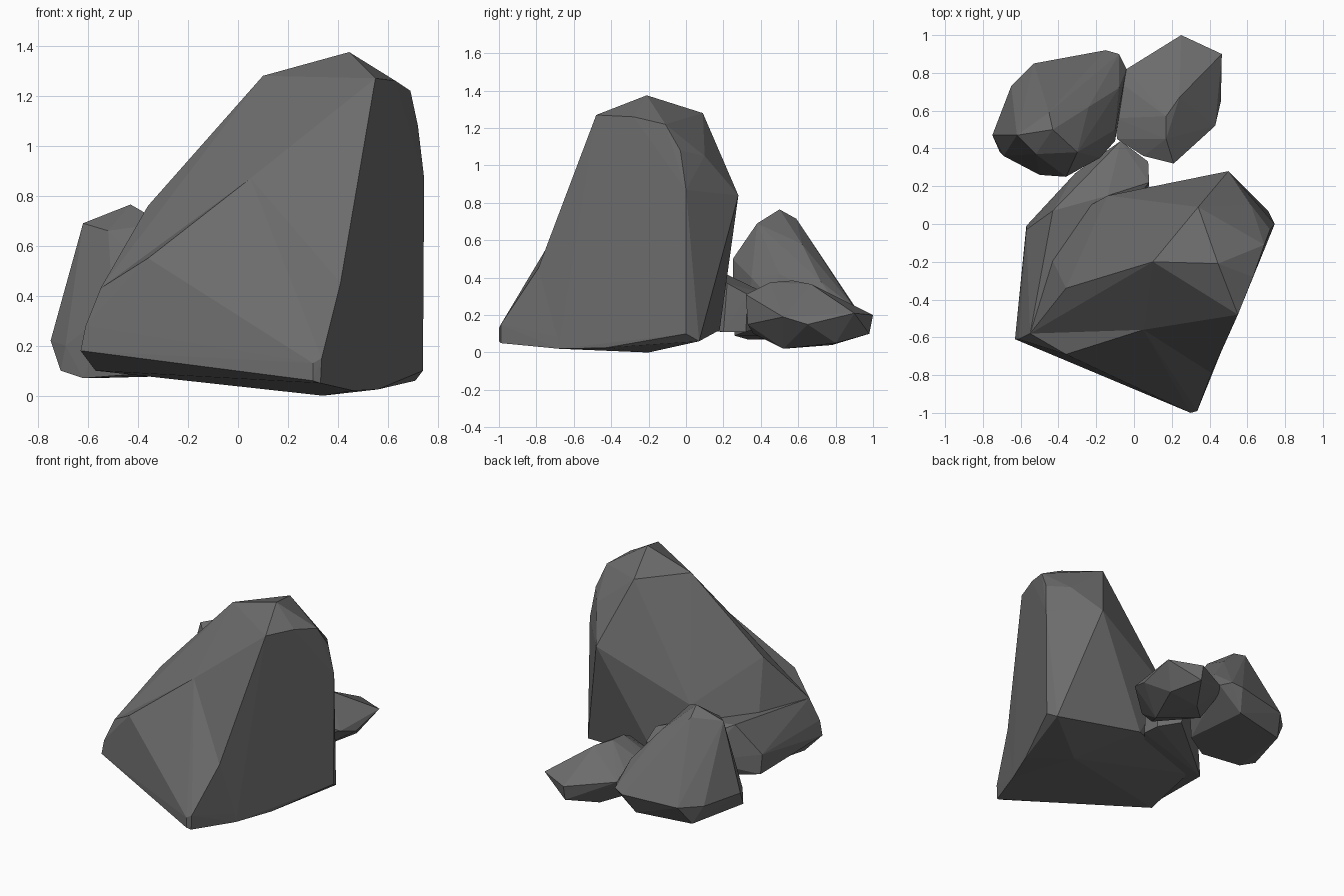
import bpy
import bmesh

default_cube = bpy.data.objects.get("Cube")
if default_cube:
    bpy.data.objects.remove(default_cube, do_unlink=True)


def make_material(name, grey):
    """Create a matt material of one flat grey."""
    material = bpy.data.materials.new(name)
    material.use_nodes = True
    colour = (grey, grey, grey, 1)
    material.diffuse_color = colour
    shader = material.node_tree.nodes["Principled BSDF"]
    shader.inputs["Base Color"].default_value = colour
    shader.inputs["Roughness"].default_value = .9
    return material


def add_hull(bm, corners):
    """Wrap a faceted convex block around the given corners."""
    verts = [bm.verts.new(corner) for corner in corners]
    result = bmesh.ops.convex_hull(bm, input=verts, use_existing_faces=False)
    unused = {item for item in result["geom_interior"] + result["geom_unused"]
              if isinstance(item, bmesh.types.BMVert)}
    bmesh.ops.delete(bm, geom=list(unused), context="VERTS")


def make_rock(name, material, *blocks):
    """Build one flat shaded rock out of one or more chiselled blocks."""
    bm = bmesh.new()
    for corners in blocks:
        add_hull(bm, corners)
    bmesh.ops.recalc_face_normals(bm, faces=bm.faces)
    mesh = bpy.data.meshes.new(name)
    bm.to_mesh(mesh)
    bm.free()
    mesh.materials.append(material)
    rock = bpy.data.objects.new(name, mesh)
    bpy.context.scene.collection.objects.link(rock)
    return rock


stone = make_material("grey stone", .15)

# Tall boulder: crown, sheer right cliff, undercut back and base
crown = [(.445, -.21, 1.375), (.1, -.2, 1.28), (.55, -.48, 1.27),
         (.63, -.28, 1.26), (.69, -.11, 1.22), (.34, .09, 1.28)]
cliff_edge = [(.72, -.03, 1.08), (.745, 0, .87), (.74, 0, .1), (.71, .07, .06)]
back = [(.62, .1, 1.05), (.5, .28, .84), (.1, .18, .12), (-.14, .15, .55)]
left_shoulder = [(-.36, -.34, .76)]
ledge = [(.05, -.56, .87), (-.55, -.58, .43), (.41, -.79, .45)]
base = [(.46, -.68, .02), (.56, -.43, .025), (.34, -.2, 0),
        (-.57, -.5, .1), (-.5, -.05, .13)]

# Splayed foot of the boulder, flaring out towards the front
foot = [(.33, -.99, .05), (.3, -1, .06), (.3, -1, .13), (.335, -.99, .15),
        (.38, -.87, .3), (-.63, -.61, .18), (-.61, -.61, .28),
        (-.36, -.69, .55)]
make_rock("tall_boulder", stone,
          crown + cliff_edge + back + left_shoulder + ledge + base,
          foot + ledge + base)

# Low wedge leaning out behind the boulder
make_rock("low_wedge", stone, [
    (-.63, -.61, .18), (-.61, -.61, .28), (-.55, -.58, .43),
    (-.57, -.01, .12), (-.57, -.03, .25), (-.43, .07, .46),
    (-.14, .15, .45), (-.07, .44, .31), (-.05, .42, .14),
    (.08, .22, .37), (.08, .2, .11), (.075, .33, .31), (.07, .32, .11),
    (-.31, .27, .25)])

# Pointed rock at the back
peak = [(-.62, .47, .69), (-.43, .5, .765), (-.3, .38, .69),
        (-.52, .37, .66), (-.45, .59, .715), (-.36, .65, .61),
        (-.24, .62, .58)]
waist = [(-.75, .47, .22), (-.69, .36, .2), (-.5, .26, .35), (-.36, .25, .5),
         (-.18, .35, .4), (-.1, .44, .3), (-.1, .5, .42), (-.08, .72, .38),
         (-.04, .82, .24), (-.08, .9, .24), (-.15, .92, .22),
         (-.53, .85, .2), (-.65, .73, .2)]
sole = [(-.71, .38, .1), (-.62, .33, .07), (-.36, .26, .09),
        (-.2, .34, .12), (-.2, .84, .08), (-.58, .76, .07)]
make_rock("pointed_rock", stone, peak + waist + sole)

# Small flat rock beside it
ridge = [(.17, .45, .375), (.17, .57, .385), (.24, .67, .365),
         (.18, .72, .33)]
rim = [(.25, 1, .2), (.465, .9, .21), (.46, .65, .15), (.43, .52, .19),
       (.21, .32, .31), (.05, .36, .28), (-.09, .45, .26), (-.1, .56, .27),
       (-.1, .77, .24), (-.04, .82, .24)]
underside = [(.25, .98, .1), (.36, .8, .05), (.21, .33, .15),
             (.15, .36, .1), (.25, .52, .02), (.12, .78, .04), (-.06, .6, .1)]
make_rock("flat_rock", stone, ridge + rim + underside)
